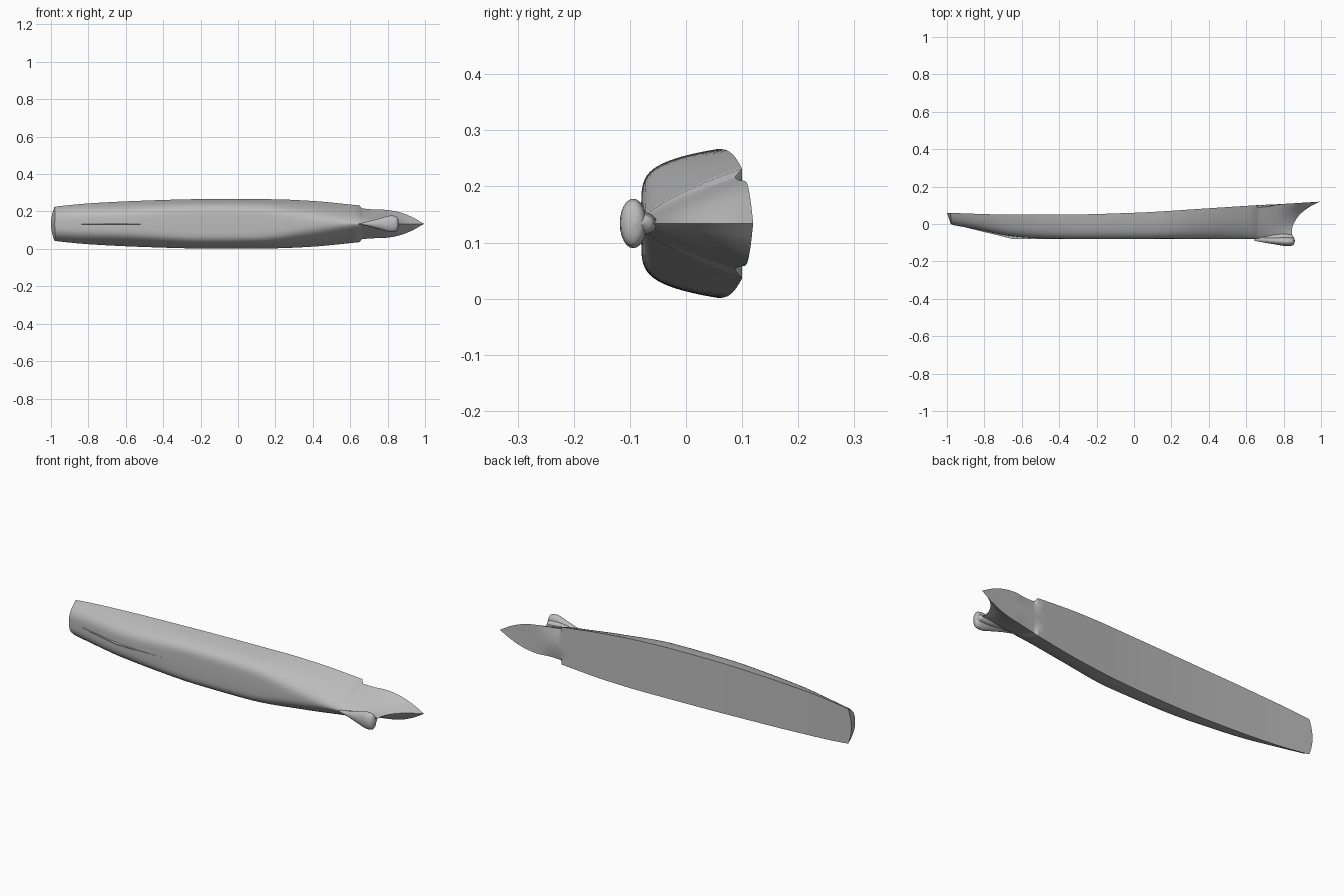
import bpy
import math

cube = bpy.data.objects.get("Cube")
if cube:
    bpy.data.objects.remove(cube, do_unlink=True)

MID = 0.134          # height of the hull's plane of symmetry
KEEL = -0.08
SHOULDER = 0.65      # where the raised sides end and the bow begins

grey = bpy.data.materials.new("hull_grey")
grey.use_nodes = True
COLOUR = (0.5, 0.5, 0.5, 1)
grey.diffuse_color = COLOUR
grey.node_tree.nodes["Principled BSDF"].inputs["Base Color"].default_value = COLOUR


def curve(points):
    """Smooth function through a few (x, value) points."""
    def slope(i):
        if i in (0, len(points) - 1):
            i, j = (0, 1) if i == 0 else (i - 1, i)
            return (points[j][1] - points[i][1]) / (points[j][0] - points[i][0])
        a, b, c = points[i - 1:i + 2]
        d, e = (b[1] - a[1]) / (b[0] - a[0]), (c[1] - b[1]) / (c[0] - b[0])
        return 0 if d * e <= 0 else 2 * d * e / (d + e)

    def value(x):
        x = min(max(x, points[0][0]), points[-1][0])
        i = 0
        while i < len(points) - 2 and x > points[i + 1][0]:
            i += 1
        (x0, y0), (x1, y1) = points[i:i + 2]
        h = x1 - x0
        t = (x - x0) / h
        return (y0 * (1 + 2 * t) * (1 - t) ** 2 + y1 * t * t * (3 - 2 * t)
                + h * slope(i) * t * (1 - t) ** 2 - h * slope(i + 1) * t * t * (1 - t))
    return value


def grid(name, rows, flip=False, closed=False):
    """Surface through equal rows of points."""
    n = len(rows[0])
    verts = [p for row in rows for p in row]
    faces = []
    for r in range(len(rows) - 1):
        for c in range(n if closed else n - 1):
            a, b = r * n + c, r * n + (c + 1) % n
            f = (a, b, b + n, a + n)
            faces.append(f[::-1] if flip else f)
    if closed:
        faces.append(tuple(range(n))[::-1])
        faces.append(tuple(range(len(verts) - n, len(verts))))
    mesh = bpy.data.meshes.new(name)
    mesh.from_pydata(verts, [], faces)
    mesh.validate()
    mesh.materials.append(grey)
    ob = bpy.data.objects.new(name, mesh)
    bpy.context.collection.objects.link(ob)
    bpy.ops.object.select_all(action='DESELECT')
    ob.select_set(True)
    bpy.context.view_layer.objects.active = ob
    bpy.ops.object.shade_smooth_by_angle(angle=math.radians(35))
    return ob


# Hull lines: sheer, keel, half beam and fullness along the length
sheer = curve([(-1, .06), (-.7, .051), (-.4, .05), (0, .06), (.4, .084), (.65, .1), (.85, .11), (1, .12)])
keel = curve([(-1, 0), (-.85, -.027), (-.65, -.066), (-.5, -.077), (-.35, KEEL), (1, KEEL)])
beam = curve([(-1, .09), (-.8, .109), (-.5, .124), (-.2, .132), (0, .133), (.2, .131), (.4, .122), (.65, .098)])
bow_beam = curve([(.65, .084), (.72, .078), (.8, .075), (.87, .063), (.94, .035), (.98, .01), (.995, 0)])
bow_drop = curve([(.65, .014), (.74, .01), (.79, .002), (.85, 0), (1, 0)])
fullness = curve([(-1, .3), (-.6, .25), (-.2, .17), (.1, .18), (.4, .38), (.65, .65), (.8, .85), (1, 1)])
stem = curve([(KEEL, .845), (-.03, .845), (.03, .87), (.08, .92), (.12, .995)])

HEIGHTS = [(i / 16) ** 2.2 for i in range(17)]
TIP = .995


def station(x, bow):
    """Half section from keel to deck edge."""
    top = sheer(x) - (bow_drop(x) if bow else 0)
    low = keel(x)
    half = bow_beam(x) if bow else beam(x)
    u = (x - SHOULDER) / (TIP - SHOULDER)
    pts = []
    for t in HEIGHTS:
        y = low + (top - low) * t
        w = half * t ** fullness(x)
        px = SHOULDER + u * (stem(y) - SHOULDER) if bow else x
        if x == -1:
            px = -1 + .02 * (1 - t) + .018 * (w / half) ** 2
        pts.append((px, y, w))
    return pts


after = [station(-1 + (SHOULDER + 1) * i / 44, False) for i in range(45)]
fore = [station(SHOULDER + .015 + (TIP - SHOULDER - .015) * i / 24, True) for i in range(25)]
stations = after + fore

# Hull shell, both sides in one sheet
grid("hull_shell", [[(x, y, MID + w) for x, y, w in reversed(s)]
                    + [(x, y, MID - w) for x, y, w in s[1:]] for s in stations], flip=True)

# Deck, slightly crowned to the sheer line
SPAN = [-1, -.6, -.25, 0, .25, .6, 1]
deck = []
for s in stations:
    x, y, w = s[-1]
    deck.append([(x - (.018 * (1 - k * k) if s is stations[0] else 0),
                  y + (sheer(x) - y) * (1 - k * k), MID + k * w) for k in SPAN])
grid("deck", deck, flip=True)

# Curved transom
grid("transom", [[(x - .018 * (w / stations[0][-1][2]) ** 2 * (1 - k * k), y, MID + k * w)
                  for k in SPAN] for x, y, w in stations[0]])

# Thin skeg under the stern
grid("skeg", [[(x, keel(x) + .02, MID + .004), (x, low, MID + .002),
               (x, low, MID - .002), (x, keel(x) + .02, MID - .004)]
              for x, low in ((-.93, -.011), (-.8, -.043), (-.65, KEEL), (-.5, KEEL), (-.35, KEEL))],
     closed=True)


def pod(name, sections):
    """Loft of ellipses given as x, centre y, depth radius, width radius."""
    cy, ry, rz = (curve([(s[0], s[k]) for s in sections]) for k in (1, 2, 3))
    x0, x1 = sections[0][0], sections[-1][0]
    rows = []
    for i in range(29):
        x = x0 + (x1 - x0) * math.sin(math.pi / 2 * i / 28)
        rows.append([(x, cy(x) + ry(x) * math.sin(a), MID + rz(x) * math.cos(a))
                     for a in (2 * math.pi * j / 24 for j in range(24))])
    return grid(name, rows, closed=True)


# Bulbous forefoot and the neck joining it to the stem
pod("bow_bulb", [(.645, -.08, .01, .002), (.7, -.085, .015, .014), (.76, -.09, .02, .03),
                 (.82, -.094, .024, .044), (.845, -.094, .022, .04), (.856, -.092, .014, .025),
                 (.86, -.09, .002, .003)])
pod("bulb_neck", [(.645, -.07, .012, .003), (.72, -.072, .018, .012), (.8, -.076, .024, .02),
                  (.845, -.078, .02, .016), (.857, -.08, .003, .003)])
